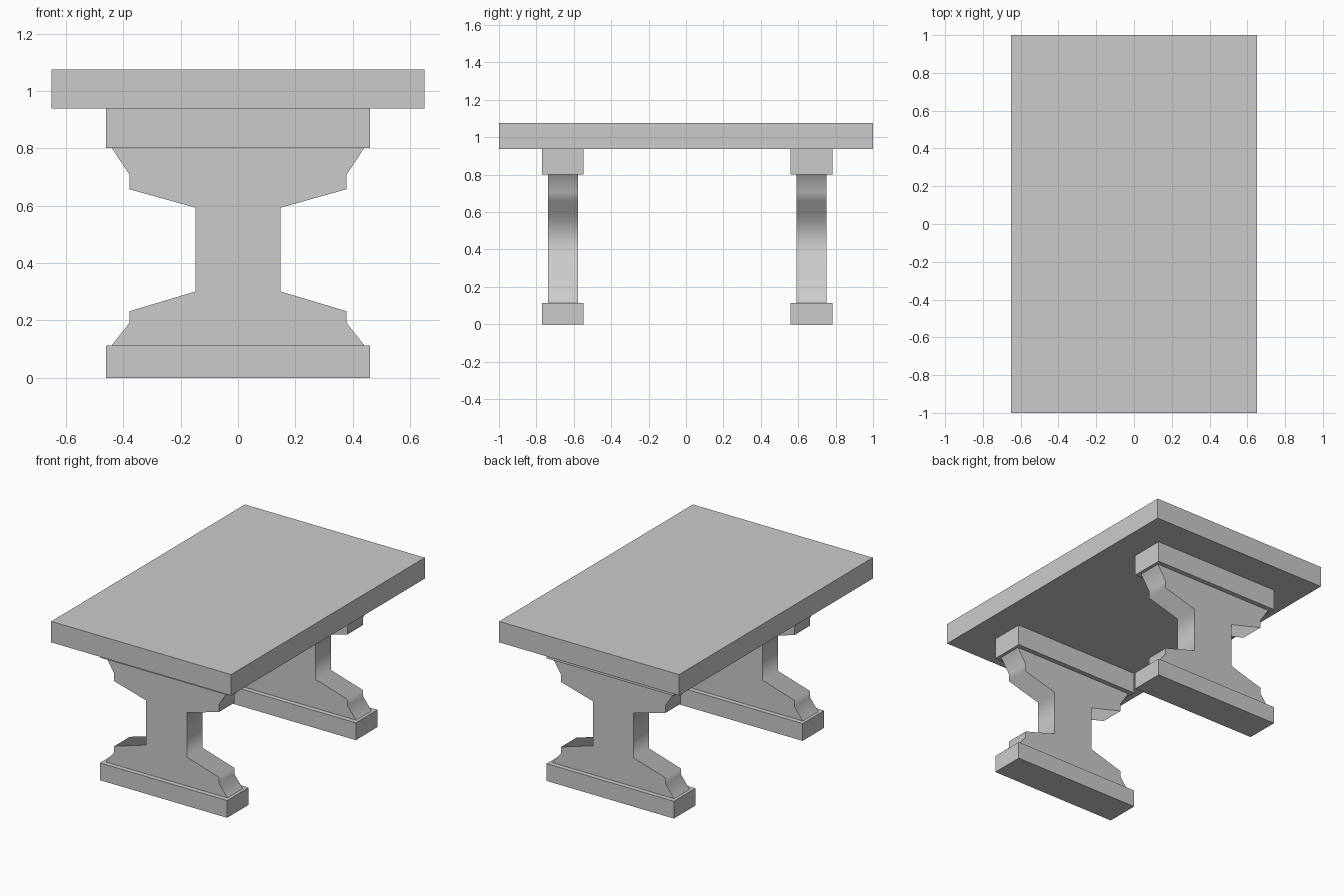
import bpy, bmesh
from math import radians

if "Cube" in bpy.data.objects:
    bpy.data.objects.remove(bpy.data.objects["Cube"])


def make_object(name, bm):
    bmesh.ops.recalc_face_normals(bm, faces=bm.faces)
    mesh = bpy.data.meshes.new(name)
    bm.to_mesh(mesh)
    bm.free()
    obj = bpy.data.objects.new(name, mesh)
    bpy.context.collection.objects.link(obj)
    return obj


def box(name, half_x, y0, y1, z0, z1):
    bm = bmesh.new()
    bmesh.ops.create_cube(bm, size=1)
    for v in bm.verts:
        v.co = (v.co.x * 2 * half_x,
                y0 + (v.co.y + 0.5) * (y1 - y0),
                z0 + (v.co.z + 0.5) * (z1 - z0))
    return make_object(name, bm)


def pedestal(name, half_profile, y, depth):
    # Mirror the half outline, then extrude it through the depth
    outline = half_profile + [(-x, z) for x, z in reversed(half_profile)]
    bm = bmesh.new()
    face = bm.faces.new([bm.verts.new((x, y - depth / 2, z)) for x, z in outline])
    ext = bmesh.ops.extrude_face_region(bm, geom=[face], use_keep_orig=True)
    moved = [g for g in ext["geom"] if isinstance(g, bmesh.types.BMVert)]
    bmesh.ops.translate(bm, verts=moved, vec=(0, depth, 0))
    obj = make_object(name, bm)
    # Soft side contour with crisp front and back outlines
    bpy.ops.object.select_all(action='DESELECT')
    obj.select_set(True)
    bpy.context.view_layer.objects.active = obj
    bpy.ops.object.shade_smooth_by_angle(angle=radians(80))
    return obj


PROFILE = [(0.44, 0.113), (0.378, 0.192), (0.378, 0.232), (0.148, 0.301),
           (0.148, 0.593), (0.378, 0.657), (0.378, 0.707), (0.44, 0.801)]

# Table top
box("table_top", 0.65, -1.0, 1.0, 0.938, 1.075)

# Two trestle legs: foot, shaped pedestal and top support
for side, y in (("front", -0.658), ("back", 0.671)):
    box(side + "_foot", 0.46, y - 0.111, y + 0.111, 0.0, 0.113)
    pedestal(side + "_pedestal", PROFILE, y, 0.16)
    box(side + "_support", 0.46, y - 0.111, y + 0.111, 0.801, 0.938)
